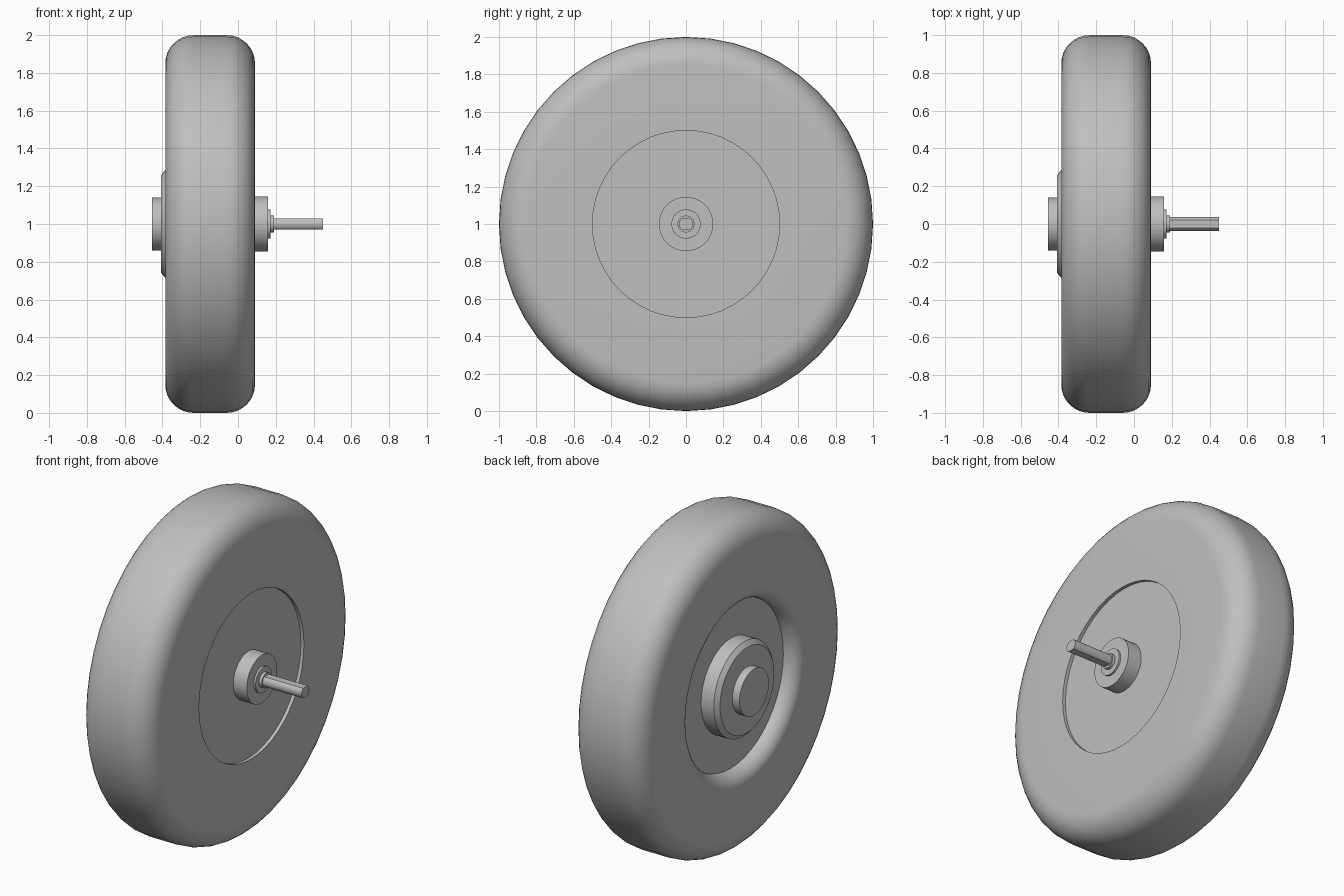
import bpy, bmesh, math
from mathutils import Vector

default = bpy.data.objects.get("Cube")
if default:
    bpy.data.objects.remove(default)

grey = bpy.data.materials.new("light_grey")
grey.use_nodes = True
colour = (0.52, 0.52, 0.52, 1)
grey.diffuse_color = colour
grey.node_tree.nodes["Principled BSDF"].inputs["Base Color"].default_value = colour

AXLE_HEIGHT = 1.0


def finish(name, bm):
    """Turn a bmesh into a grey object on the axle line, smooth with sharp edges."""
    bmesh.ops.remove_doubles(bm, verts=bm.verts, dist=1e-5)
    bmesh.ops.recalc_face_normals(bm, faces=bm.faces)
    mesh = bpy.data.meshes.new(name)
    bm.to_mesh(mesh)
    bm.free()
    mesh.materials.append(grey)
    obj = bpy.data.objects.new(name, mesh)
    obj.location.z = AXLE_HEIGHT
    bpy.context.collection.objects.link(obj)
    bpy.ops.object.select_all(action='DESELECT')
    obj.select_set(True)
    bpy.context.view_layer.objects.active = obj
    bpy.ops.object.shade_smooth_by_angle(angle=math.radians(30))
    return obj


def lathe(name, profile, closed=False, steps=48):
    """Revolve (x, radius) points about the x axis."""
    bm = bmesh.new()
    verts = [bm.verts.new((x, 0, r)) for x, r in profile]
    edges = [bm.edges.new(pair) for pair in zip(verts, verts[1:])]
    if closed:
        edges.append(bm.edges.new((verts[-1], verts[0])))
    bmesh.ops.spin(bm, geom=verts + edges, cent=(0, 0, 0), axis=(1, 0, 0),
                   angle=math.tau, steps=steps, use_merge=True)
    return finish(name, bm)


def arc(cx, cr, radius, start, end, steps=8):
    """Points of a fillet in the (x, radius) plane, angles in degrees."""
    angles = [math.radians(start + (end - start) * i / steps) for i in range(steps + 1)]
    return [(cx + radius * math.cos(a), cr + radius * math.sin(a)) for a in angles]


# Tyre: rounded shoulders, and a soft lip around the outer recess
OUTER, INNER, DISC_OUT, DISC_IN = -0.385, 0.09, -0.30, 0.07
SHOULDER, LIP = 0.15, 0.085
tyre_profile = (
    [(INNER, 0.5)]
    + arc(INNER - SHOULDER, 1 - SHOULDER, SHOULDER, 0, 90)
    + arc(OUTER + SHOULDER, 1 - SHOULDER, SHOULDER, 90, 180)
    + arc(OUTER + LIP, 0.5 + LIP, LIP, 180, 270)
)
lathe("tyre", tyre_profile, closed=True)

# Wheel disc closing the middle of the tyre
lathe("wheel_disc", [(DISC_OUT, 0), (DISC_OUT, 0.5), (DISC_IN, 0.5), (DISC_IN, 0)])

# Chamfered hub and cap on the outer side
lathe("outer_hub", [(DISC_OUT, 0), (DISC_OUT, 0.285), (-0.385, 0.285),
                    (-0.408, 0.258), (-0.408, 0)])
lathe("hub_cap", [(-0.40, 0), (-0.40, 0.14), (-0.455, 0.14), (-0.455, 0)])

# Bearing housing and stepped collar on the inner side
lathe("bearing_housing", [(DISC_IN, 0), (DISC_IN, 0.145), (0.16, 0.145), (0.16, 0)])
lathe("shaft_collar", [(0.15, 0), (0.15, 0.078), (0.172, 0.078),
                       (0.172, 0.045), (0.19, 0.045), (0.19, 0)])

# Axle shaft: round bar with flats on its top and bottom
shaft = bmesh.new()
bar = [(0.18, 0), (0.18, 0.037), (0.45, 0.037), (0.45, 0)]
verts = [shaft.verts.new((x, 0, r)) for x, r in bar]
edges = [shaft.edges.new(pair) for pair in zip(verts, verts[1:])]
bmesh.ops.spin(shaft, geom=verts + edges, cent=(0, 0, 0), axis=(1, 0, 0),
               angle=math.tau, steps=32, use_merge=True)
bmesh.ops.remove_doubles(shaft, verts=shaft.verts, dist=1e-5)
for side in (1, -1):
    normal = Vector((0, 0, side))
    cut = bmesh.ops.bisect_plane(shaft, geom=shaft.verts[:] + shaft.edges[:] + shaft.faces[:],
                                 plane_co=normal * 0.03, plane_no=normal, clear_outer=True)
    rim = [e for e in cut["geom_cut"] if isinstance(e, bmesh.types.BMEdge)]
    bmesh.ops.holes_fill(shaft, edges=rim)
finish("axle_shaft", shaft)
